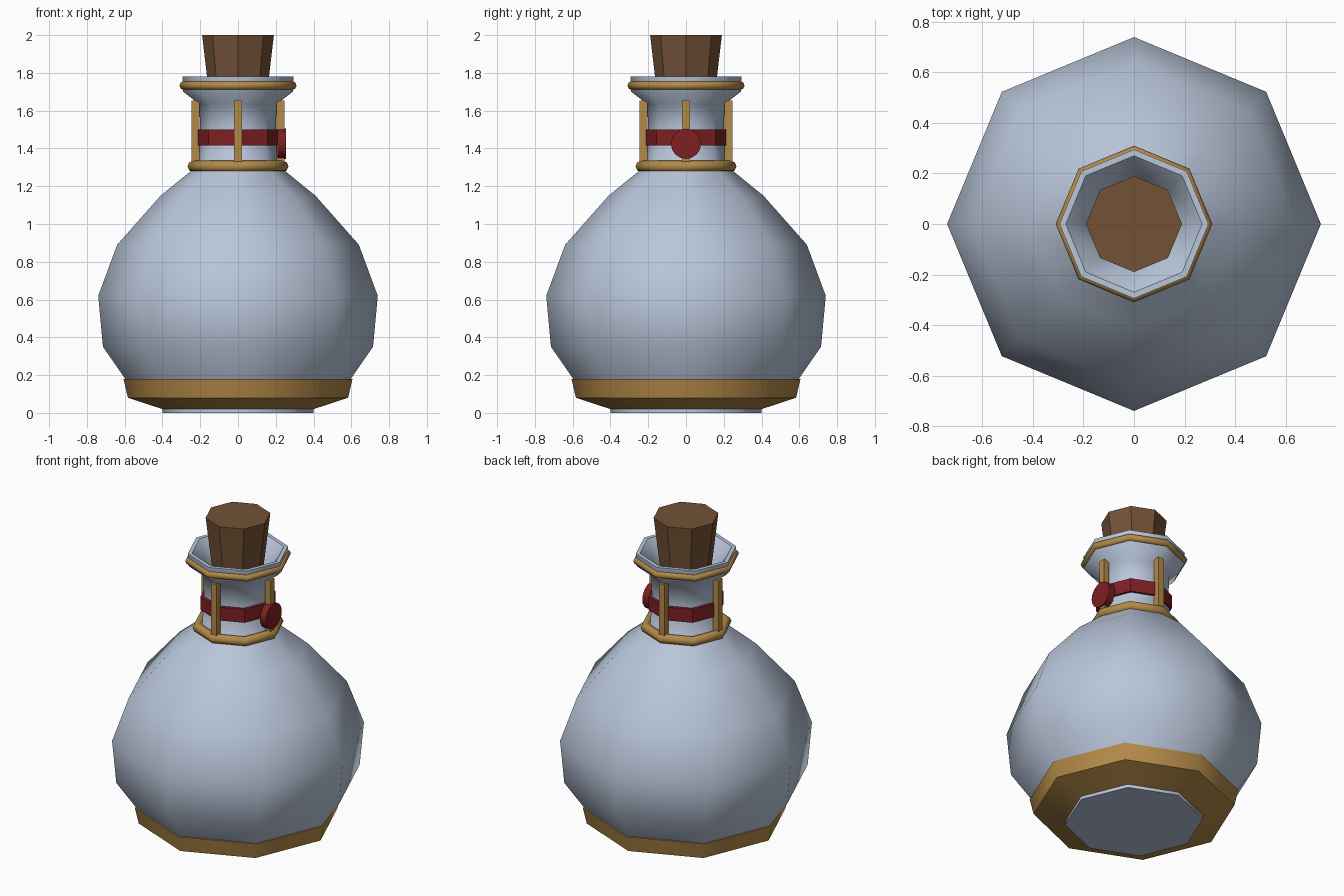
import bpy, bmesh, math
from mathutils import Matrix

if "Cube" in bpy.data.objects:
    bpy.data.objects.remove(bpy.data.objects["Cube"])

SIDES = 8


def material(name, rgb):
    m = bpy.data.materials.new(name)
    m.diffuse_color = (*rgb, 1)
    m.use_nodes = True
    m.node_tree.nodes["Principled BSDF"].inputs["Base Color"].default_value = m.diffuse_color
    return m


GLASS = material("pale_glass", (0.485, 0.565, 0.70))
GOLD = material("gold", (0.456, 0.254, 0.065))
CORK = material("cork", (0.171, 0.084, 0.036))
RED = material("red_wax", (0.205, 0.014, 0.016))


def finish(name, bm, mat, angle):
    """Turn a bmesh into an object; edges above the angle stay sharp."""
    bmesh.ops.recalc_face_normals(bm, faces=bm.faces)
    mesh = bpy.data.meshes.new(name)
    bm.to_mesh(mesh)
    bm.free()
    mesh.materials.append(mat)
    ob = bpy.data.objects.new(name, mesh)
    bpy.context.collection.objects.link(ob)
    if angle:
        bpy.ops.object.select_all(action='DESELECT')
        ob.select_set(True)
        bpy.context.view_layer.objects.active = ob
        bpy.ops.object.shade_smooth_by_angle(angle=math.radians(angle))
    return ob


def lathe(name, profile, mat, angle=0, closed=False, sides=SIDES, matrix=None):
    """Spin (radius, z) points around z; open profiles get end caps."""
    bm = bmesh.new()
    rings = [[bm.verts.new((r * math.cos(2 * math.pi * i / sides),
                            r * math.sin(2 * math.pi * i / sides), z))
              for i in range(sides)] for r, z in profile]
    pairs = list(zip(rings, rings[1:]))
    if closed:
        pairs.append((rings[-1], rings[0]))
    for a, b in pairs:
        for i in range(sides):
            j = (i + 1) % sides
            bm.faces.new((a[i], a[j], b[j], b[i]))
    if not closed:
        bm.faces.new(rings[0])
        bm.faces.new(rings[-1])
    if matrix:
        bm.transform(matrix)
    return finish(name, bm, mat, angle)


def ring(name, radius, z, thick):
    section = [(radius + thick * math.cos(math.pi * k / 4),
                z + thick * math.sin(math.pi * k / 4)) for k in range(8)]
    lathe(name, section, GOLD, 50, closed=True)


# Bottle: belly, neck, flared lip and the inside of the mouth
lathe("bottle", [(0.40, 0.0), (0.40, 0.025), (0.565, 0.09), (0.597, 0.18),
                 (0.715, 0.35), (0.74, 0.62), (0.64, 0.89), (0.41, 1.15),
                 (0.25, 1.28), (0.21, 1.33), (0.20, 1.50), (0.205, 1.635),
                 (0.29, 1.70), (0.295, 1.78), (0.27, 1.78), (0.19, 1.69),
                 (0.165, 1.60)], GLASS, 50)

# Gold foot cup and neck rings
lathe("foot_cup", [(0.40, 0.02), (0.583, 0.08), (0.606, 0.18),
                   (0.59, 0.18), (0.56, 0.09), (0.40, 0.03)],
      GOLD, 50, closed=True)
ring("neck_ring", 0.237, 1.305, 0.030)
ring("lip_ring", 0.287, 1.733, 0.023)

# Stopper
lathe("stopper", [(0.145, 1.62), (0.19, 2.0)], CORK)

# Red band around the neck
lathe("neck_band", [(0.22, 1.415), (0.22, 1.50), (0.195, 1.50), (0.195, 1.415)],
      RED, closed=True)

# Four gold straps along the neck
for k, side in enumerate(("right", "back", "left", "front")):
    bm = bmesh.new()
    bmesh.ops.create_cube(bm, size=1, matrix=Matrix.Rotation(k * math.pi / 2, 4, 'Z')
                          @ Matrix.Translation((0.225, 0, 1.485))
                          @ Matrix.Diagonal((0.04, 0.04, 0.34, 1)))
    finish("strap_" + side, bm, GOLD, 0)

# Wax seal on the right side
lathe("wax_seal", [(0.08, 0.21), (0.08, 0.253)], RED, 40, sides=16,
      matrix=Matrix.Translation((0, 0, 1.425)) @ Matrix.Rotation(math.pi / 2, 4, 'Y'))
